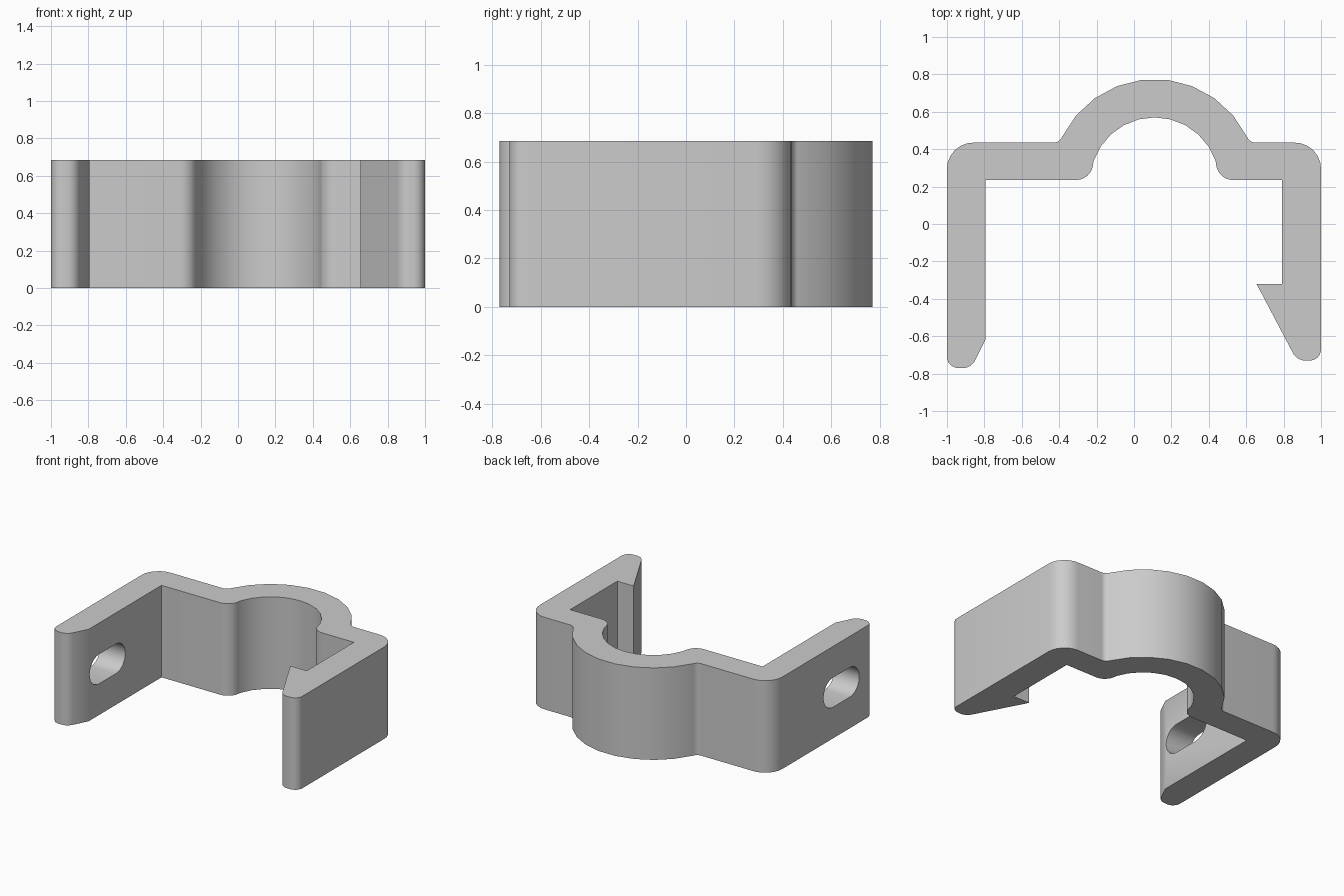
import bpy, bmesh, math
from mathutils import Vector

cube = bpy.data.objects.get("Cube")
if cube:
    bpy.data.objects.remove(cube, do_unlink=True)

HEIGHT = 0.685
STEP = math.radians(14.2)
CENTRE = Vector((0.11, 0.225))


def arc(radius, steps):
    """Points on the saddle arc; steps are counted from straight back."""
    return [(CENTRE.x + radius * math.sin(s * STEP),
             CENTRE.y + radius * math.cos(s * STEP), 0) for s in steps]


def rounded(corners, segments=6):
    """Outline from (x, y, trim): each trimmed corner becomes a round arc."""
    out = []
    for i, (x, y, trim) in enumerate(corners):
        p = Vector((x, y))
        if not trim:
            out.append(p)
            continue
        u = (Vector(corners[i - 1][:2]) - p).normalized()
        v = (Vector(corners[(i + 1) % len(corners)][:2]) - p).normalized()
        a, b = p + u * trim, p + v * trim
        w = math.sin(u.angle(v) / 2)
        for k in range(segments + 1):
            t = k / segments
            c0, c1, c2 = (1 - t) ** 2, 2 * t * (1 - t) * w, t * t
            out.append((a * c0 + p * c1 + b * c2) / (c0 + c1 + c2))
    return out


def prism(name, base, offset):
    """Extrude a closed loop of 3D points along an offset."""
    bm = bmesh.new()
    face = bm.faces.new([bm.verts.new(p) for p in base])
    top = bmesh.ops.extrude_face_region(bm, geom=[face])
    verts = [g for g in top["geom"] if isinstance(g, bmesh.types.BMVert)]
    bmesh.ops.translate(bm, verts=verts, vec=offset)
    bmesh.ops.recalc_face_normals(bm, faces=bm.faces)
    mesh = bpy.data.meshes.new(name)
    bm.to_mesh(mesh)
    bm.free()
    obj = bpy.data.objects.new(name, mesh)
    bpy.context.collection.objects.link(obj)
    return obj


# Outside of the clip: left-hand leg, web, saddle arch, hooked leg
outer = [(-1, -0.77, 0.06), (-1, 0.435, 0.14), (-0.40, 0.435, 0.03)]
outer += arc(0.55, [k - 4.5 for k in range(10)])
outer += [(0.62, 0.435, 0.03), (1, 0.435, 0.14), (1, -0.73, 0.06)]

# Inside of the clip: barbed hook, web, saddle, tapered leg tip
inner = [(0.871, -0.73, 0.045), (0.655, -0.32, 0), (0.79, -0.32, 0),
         (0.79, 0.235, 0), (0.45, 0.235, 0.08)]
inner += arc(0.345, range(5, -6, -1))
inner += [(-0.23, 0.235, 0.08), (-0.795, 0.235, 0), (-0.795, -0.62, 0),
          (-0.87, -0.77, 0.045)]

profile = [(p.x, p.y, 0) for p in rounded(outer + inner)]
clip = prism("clip_body", profile, (0, 0, HEIGHT))

# Oblong slot through the plain leg
R, HALF = 0.11, 0.10
slot = []
for side in (1, -1):
    for k in range(13):
        a = math.pi * k / 12
        slot.append((-1.2, -0.40 + side * (HALF + R * math.sin(a)),
                     HEIGHT / 2 + side * R * math.cos(a)))
cutter = prism("slot_cutter", slot, (0.6, 0, 0))
cutter.hide_render = True

cut = clip.modifiers.new("Slot", 'BOOLEAN')
cut.operation = 'DIFFERENCE'
cut.solver = 'EXACT'
cut.object = cutter

bpy.ops.object.select_all(action='DESELECT')
clip.select_set(True)
bpy.context.view_layer.objects.active = clip
bpy.ops.object.modifier_apply(modifier=cut.name)
bpy.data.objects.remove(cutter, do_unlink=True)
bpy.ops.object.shade_smooth_by_angle(angle=math.radians(30))

# Plain grey plastic
grey = bpy.data.materials.new("light_grey")
grey.use_nodes = True
colour = (0.6, 0.6, 0.6, 1)
grey.diffuse_color = colour
grey.node_tree.nodes["Principled BSDF"].inputs["Base Color"].default_value = colour
clip.data.materials.clear()
clip.data.materials.append(grey)
